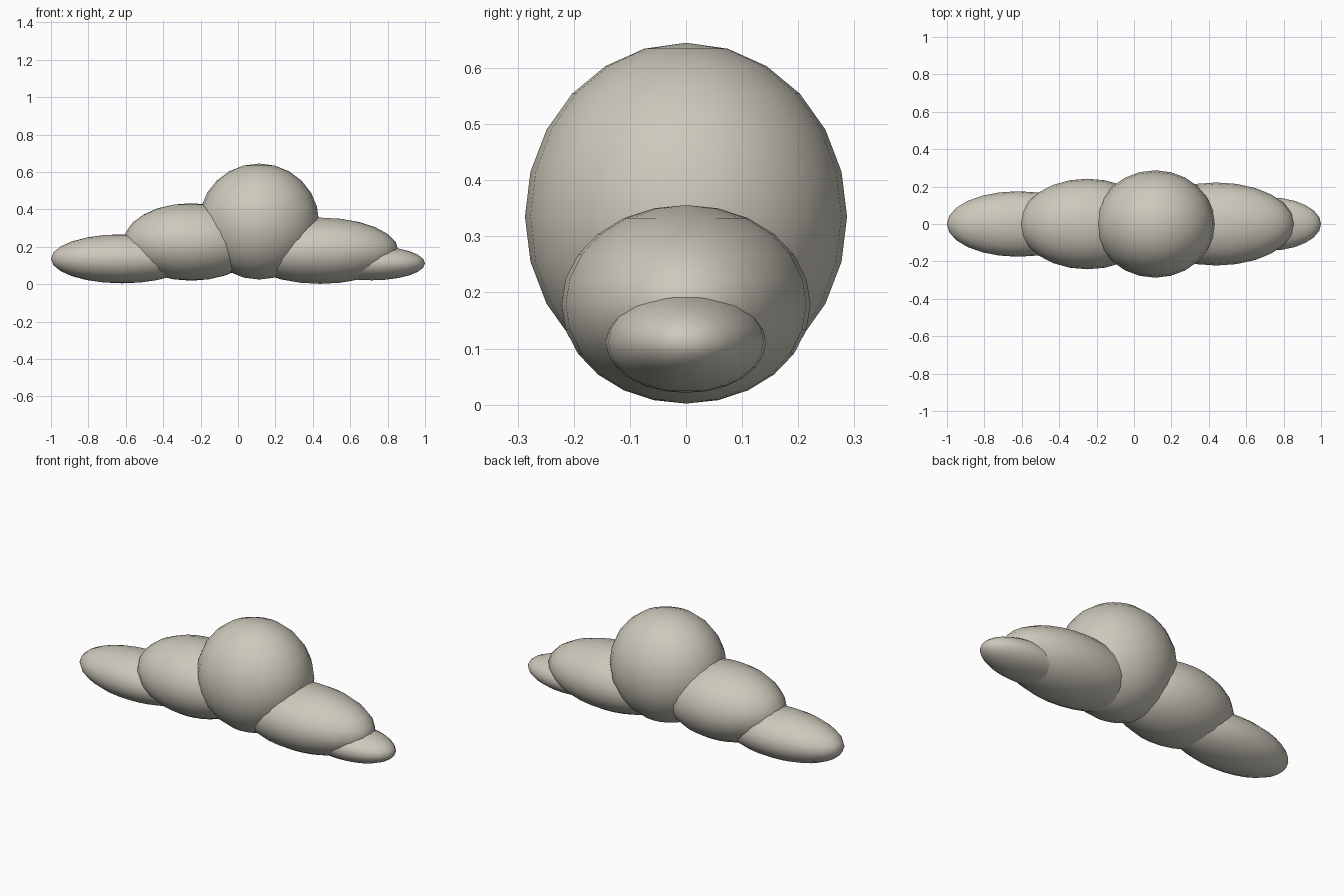
import bpy

cube = bpy.data.objects.get("Cube")
if cube:
    bpy.data.objects.remove(cube, do_unlink=True)

# Single warm stone-white colour
puff_mat = bpy.data.materials.new("warm_grey_white")
puff_mat.use_nodes = True
colour = (0.61, 0.58, 0.50, 1.0)
puff_mat.diffuse_color = colour
puff_mat.node_tree.nodes["Principled BSDF"].inputs["Base Color"].default_value = colour


def add_puff(name, x, z, radii):
    """Smooth ellipsoid lobe centred on y = 0."""
    bpy.ops.mesh.primitive_uv_sphere_add(segments=24, ring_count=12, radius=1, location=(x, 0, z))
    puff = bpy.context.object
    puff.name = name
    puff.scale = radii
    bpy.ops.object.transform_apply(location=False, rotation=False, scale=True)
    bpy.ops.object.shade_smooth()
    puff.data.materials.append(puff_mat)


# Overlapping lobes of the cloud, from right end to left end
add_puff("right_end_puff", -0.62, 0.136, (0.38, 0.175, 0.131))
add_puff("right_middle_puff", -0.25, 0.226, (0.362, 0.242, 0.207))
add_puff("centre_puff", 0.113, 0.335, (0.32, 0.287, 0.31))
add_puff("left_middle_puff", 0.44, 0.179, (0.418, 0.222, 0.177))
add_puff("left_end_puff", 0.715, 0.112, (0.285, 0.143, 0.091))
